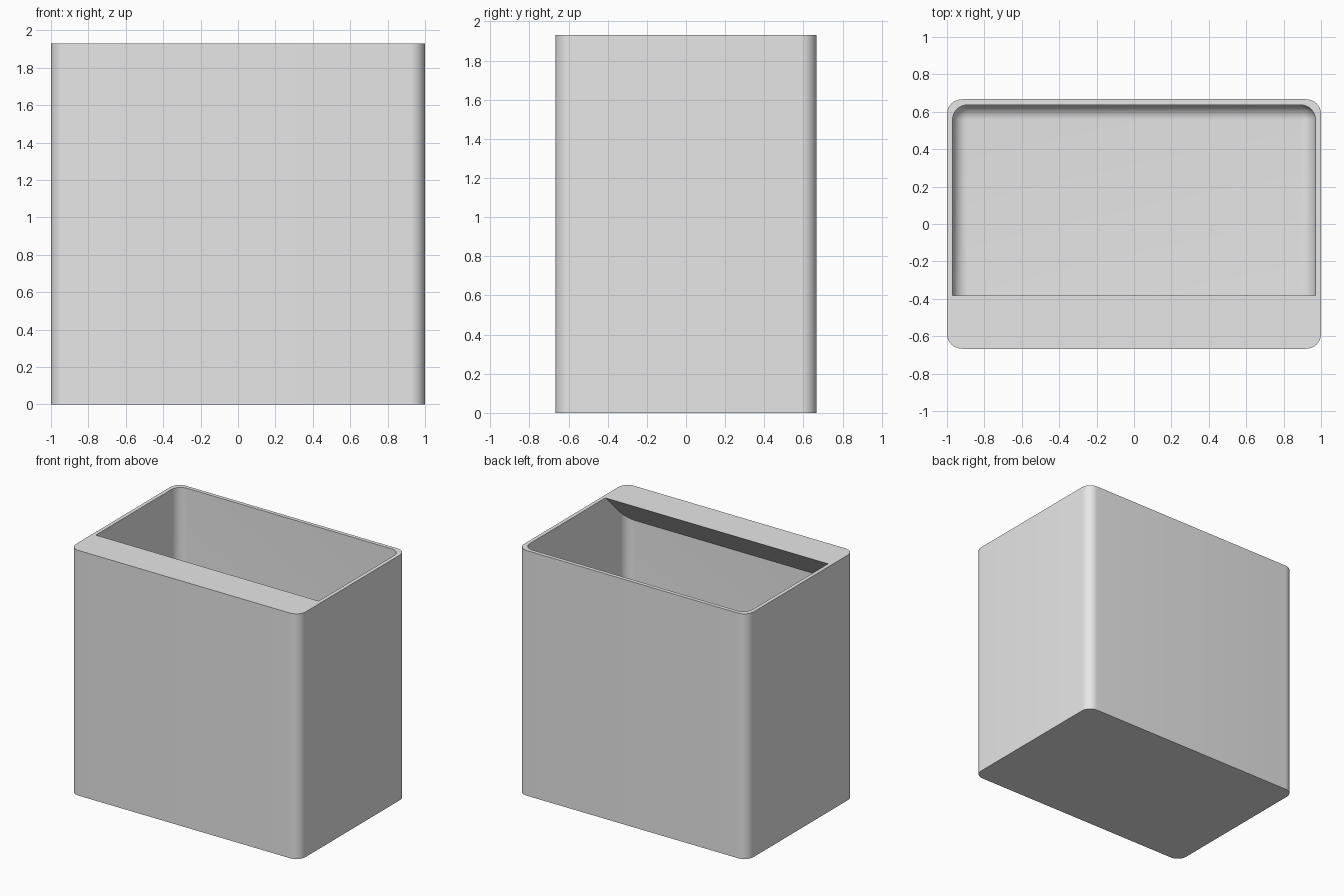
import bpy, bmesh, math

cube = bpy.data.objects.get("Cube")
if cube:
    bpy.data.objects.remove(cube, do_unlink=True)

HEIGHT = 1.93
WALL = 0.03
RADIUS = 0.08
HALF_X, HALF_Y = 1.0, 0.667
LIP_Y = -0.383
STEPS = 10

grey = bpy.data.materials.new("light grey")
grey.use_nodes = True
grey.diffuse_color = (0.8, 0.8, 0.8, 1)
grey.node_tree.nodes["Principled BSDF"].inputs["Base Color"].default_value = (0.8, 0.8, 0.8, 1)


def rounded_ring(hx, hy, radius, z):
    """Points of a rounded rectangle, counter-clockwise."""
    points = []
    for quarter, (sx, sy) in enumerate([(1, 1), (-1, 1), (-1, -1), (1, -1)]):
        for i in range(STEPS + 1):
            a = (quarter + i / STEPS) * math.pi / 2
            points.append((sx * (hx - radius) + radius * math.cos(a),
                           sy * (hy - radius) + radius * math.sin(a), z))
    return points


def loft(name, rings):
    """Closed solid through rings of equal length."""
    bm = bmesh.new()
    loops = [[bm.verts.new(p) for p in ring] for ring in rings]
    for low, high in zip(loops, loops[1:]):
        for i in range(len(low)):
            j = (i + 1) % len(low)
            bm.faces.new((low[i], low[j], high[j], high[i]))
    bm.faces.new(loops[0][::-1])
    bm.faces.new(loops[-1])
    bmesh.ops.remove_doubles(bm, verts=bm.verts, dist=0.0001)
    bmesh.ops.recalc_face_normals(bm, faces=bm.faces)
    mesh = bpy.data.meshes.new(name)
    bm.to_mesh(mesh)
    bm.free()
    obj = bpy.data.objects.new(name, mesh)
    obj.data.materials.append(grey)
    bpy.context.collection.objects.link(obj)
    return obj


def subtract(target, cutter):
    mod = target.modifiers.new("cut", "BOOLEAN")
    mod.operation = "DIFFERENCE"
    mod.solver = "EXACT"
    mod.object = cutter
    bpy.ops.object.select_all(action="DESELECT")
    bpy.context.view_layer.objects.active = target
    target.select_set(True)
    bpy.ops.object.modifier_apply(modifier=mod.name)
    bpy.data.objects.remove(cutter, do_unlink=True)


# Outer block with rounded upright corners
bin_body = loft("bin_body", [rounded_ring(HALF_X, HALF_Y, RADIUS, z) for z in (0, HEIGHT)])

# Cavity with rounded corners and a filleted floor
rings = []
for i in range(STEPS + 1):
    a = i / STEPS * math.pi / 2
    inset = RADIUS * (1 - math.sin(a))
    rings.append(rounded_ring(HALF_X - WALL - inset, HALF_Y - WALL - inset,
                              RADIUS - inset, WALL + RADIUS * (1 - math.cos(a))))
rings.append(rounded_ring(HALF_X - WALL, HALF_Y - WALL, RADIUS, HEIGHT + 0.1))
cavity = loft("cavity", rings)

# Front shelf with a sloping underside, kept solid inside the cavity
depth = 0.5
profile = [(LIP_Y, HEIGHT), (LIP_Y, HEIGHT + 0.3),
           (LIP_Y - depth, HEIGHT + 0.3), (LIP_Y - depth, HEIGHT - depth)]
shelf = loft("shelf", [[(x, y, z) for y, z in profile] for x in (-1.2, 1.2)])

subtract(cavity, shelf)
subtract(bin_body, cavity)
bpy.ops.object.shade_smooth_by_angle(angle=math.radians(30))
